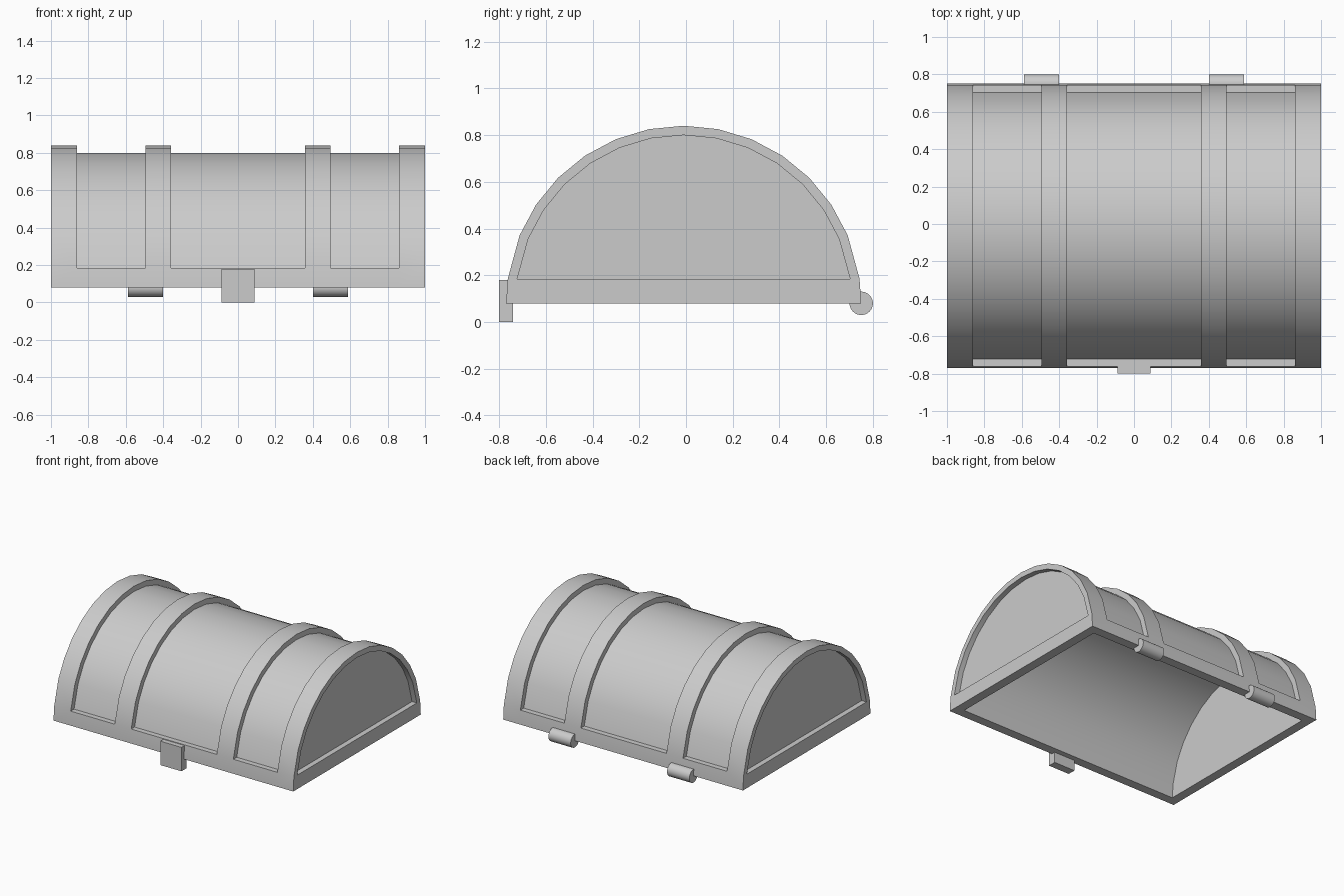
import bpy, bmesh, math

if "Cube" in bpy.data.objects:
    bpy.data.objects.remove(bpy.data.objects["Cube"])

CY, BASE, SILL = -0.01, 0.08, 0.185      # arch centre, rim height, panel sill height
R_OUT, R_PANEL, R_IN = 0.76, 0.72, 0.69
XS = [-1, -0.862, -0.495, -0.357, 0.357, 0.495, 0.862, 1]
bm = bmesh.new()


def arc(r):
    """Arch profile as (y, z), both feet resting on the sill height."""
    y = math.sqrt(r * r - (SILL - BASE) ** 2)
    mid = [math.radians(22.5 + 11.25 * i) for i in range(13)]
    return ([(CY + y, SILL)]
            + [(CY + r * math.cos(a), BASE + r * math.sin(a)) for a in mid]
            + [(CY - y, SILL)])


def face(pts):
    bm.faces.new([bm.verts.new(p) for p in pts])


def sheet(a, xa, b, xb):
    """Strip of quads between two profiles."""
    for i in range(len(a) - 1):
        face([(xa, *a[i]), (xa, *a[i + 1]), (xb, *b[i + 1]), (xb, *b[i])])


outer, panel = arc(R_OUT), arc(R_PANEL)
feet = [(CY + R_OUT, BASE), (CY - R_OUT, BASE)]
inner = [(CY + R_IN, BASE)] + arc(R_IN) + [(CY - R_IN, BASE)]

# Raised bands and sunken panels along the arch
for i, (x0, x1) in enumerate(zip(XS, XS[1:])):
    sunken = i % 2 == 1
    prof = panel if sunken else outer
    sheet(prof, x0, prof, x1)
    for foot, k in zip(feet, (0, -1)):
        sheet([foot, outer[k]], x0, [foot, outer[k]], x1)
        if sunken:
            sheet([outer[k], panel[k]], x0, [outer[k], panel[k]], x1)
    if sunken:
        for x in (x0, x1):
            sheet(outer, x, panel, x)

# End frames with sunken panels, and the end walls of the cavity
for s in (-1, 1):
    sheet(outer, s, panel, s)
    face([(s, *p) for p in (feet[0], outer[0], panel[0], panel[-1], outer[-1], feet[1])])
    loop = panel + panel[:1]
    sheet(loop, s, loop, s * 0.96)
    face([(s * 0.96, *p) for p in panel])
    face([(s * 0.93, *p) for p in inner])
    face([(s, *feet[0]), (s, *feet[1]), (s * 0.93, *inner[-1]), (s * 0.93, *inner[0])])

# Hollow underside and long rims
sheet(inner, -0.93, inner, 0.93)
for foot, p in ((feet[0], inner[0]), (feet[1], inner[-1])):
    face([(x, *foot) for x in XS] + [(0.93, *p), (-0.93, *p)])

bmesh.ops.remove_doubles(bm, verts=bm.verts[:], dist=1e-4)
bmesh.ops.recalc_face_normals(bm, faces=bm.faces[:])
mesh = bpy.data.meshes.new("chest_lid")
bm.to_mesh(mesh)
bm.free()
lid = bpy.data.objects.new("chest_lid", mesh)
bpy.context.collection.objects.link(lid)


def smooth(ob):
    bpy.ops.object.select_all(action='DESELECT')
    ob.select_set(True)
    bpy.context.view_layer.objects.active = ob
    bpy.ops.object.shade_smooth_by_angle(angle=math.radians(30))


smooth(lid)

# Front latch
bpy.ops.mesh.primitive_cube_add(size=1, location=(0, -0.77, 0.09))
latch = bpy.context.object
latch.name = "latch"
latch.scale = (0.176, 0.06, 0.18)

# Rear hinge barrels
for side, x in (("left", -0.495), ("right", 0.495)):
    bpy.ops.mesh.primitive_cylinder_add(vertices=32, radius=0.05, depth=0.186,
                                        location=(x, 0.75, BASE),
                                        rotation=(0, math.pi / 2, 0))
    hinge = bpy.context.object
    hinge.name = "hinge_" + side
    smooth(hinge)
